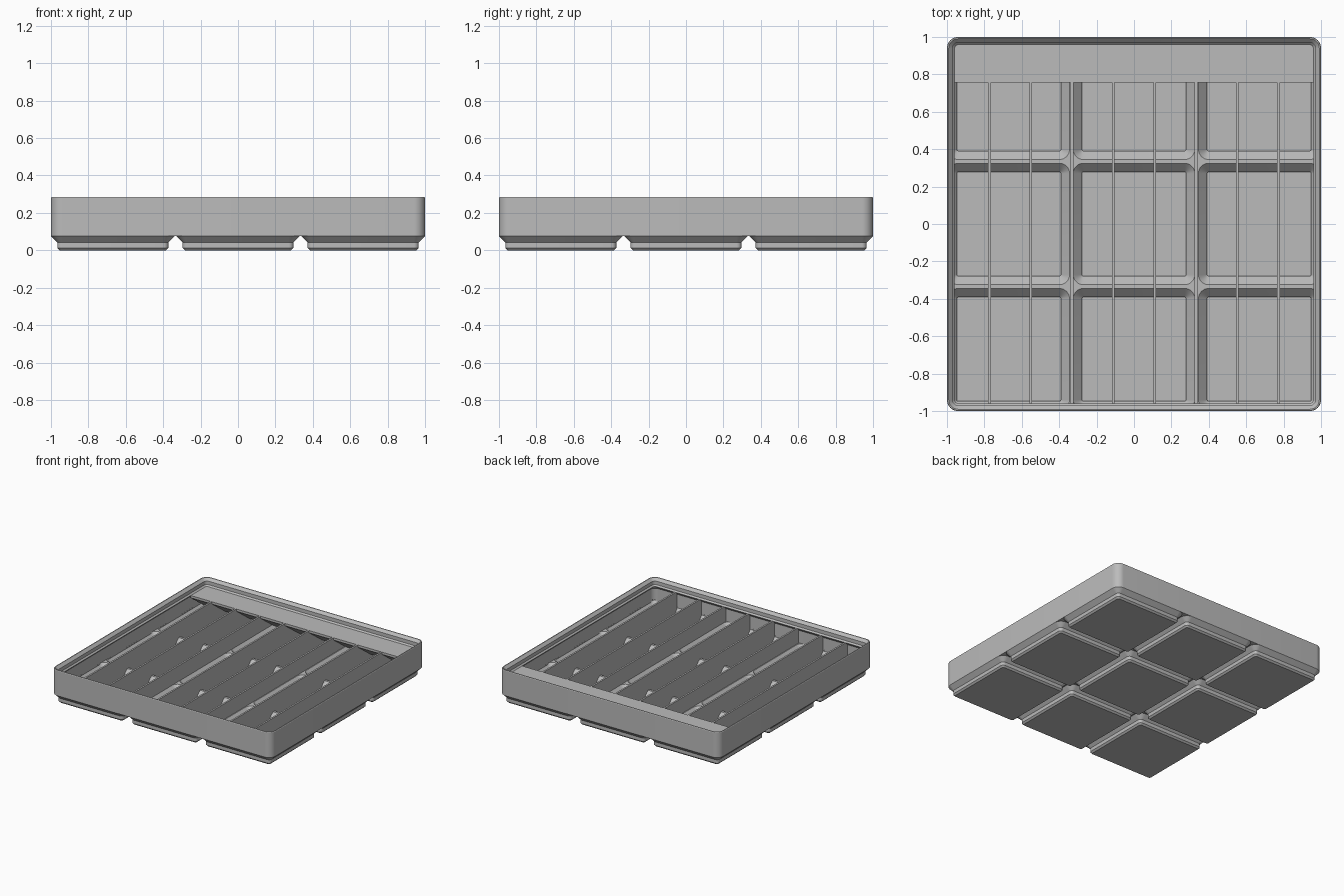
import bpy
import bmesh
import math

cube = bpy.data.objects.get("Cube")
if cube:
    bpy.data.objects.remove(cube, do_unlink=True)

grey = bpy.data.materials.new("plain grey")
grey.use_nodes = True
colour = (0.5, 0.5, 0.5, 1)
grey.diffuse_color = colour
grey.node_tree.nodes["Principled BSDF"].inputs["Base Color"].default_value = colour

PITCH = 0.6693        # spacing of the square feet
FLOOR = 0.0757        # underside of the tray body
SHELF = 0.2231        # height of label shelf and dividers
LIMIT = 0.9845        # inner face of the outer wall
CENTRES = (-PITCH, 0, PITCH)


def rounded_square(half, radius, cx=0, cy=0, limit=2, steps=8):
    """Corner points of a rounded square, kept inside a limit."""
    points = []
    for quarter in range(4):
        mid = math.pi / 4 + quarter * math.pi / 2
        ox = math.copysign(half - radius, math.cos(mid))
        oy = math.copysign(half - radius, math.sin(mid))
        for i in range(steps + 1):
            a = (quarter + i / steps) * math.pi / 2
            x = cx + ox + radius * math.cos(a)
            y = cy + oy + radius * math.sin(a)
            points.append((max(-limit, min(limit, x)), max(-limit, min(limit, y))))
    return points


def loft(bm, rings, corner, cx=0, cy=0, limit=2):
    """Skin a stack of rounded squares; corner = half size minus radius."""
    loops = []
    for half, z in rings:
        outline = rounded_square(half, half - corner, cx, cy, limit)
        loops.append([bm.verts.new((x, y, z)) for x, y in outline])
    n = len(loops[0])
    for low, high in zip(loops, loops[1:]):
        for i in range(n):
            j = (i + 1) % n
            bm.faces.new((low[i], low[j], high[j], high[i]))
    bm.faces.new(loops[0][::-1])
    bm.faces.new(loops[-1])


def extrude_x(bm, profile, x0, x1):
    """Extrude a (y, z) profile between two x positions."""
    face = bm.faces.new([bm.verts.new((x0, y, z)) for y, z in profile])
    moved = bmesh.ops.extrude_face_region(bm, geom=[face])["geom"]
    for item in moved:
        if isinstance(item, bmesh.types.BMVert):
            item.co.x = x1


def finish(name, bm):
    bmesh.ops.recalc_face_normals(bm, faces=bm.faces[:])
    mesh = bpy.data.meshes.new(name)
    bm.to_mesh(mesh)
    bm.free()
    mesh.materials.append(grey)
    ob = bpy.data.objects.new(name, mesh)
    bpy.context.collection.objects.link(ob)
    return ob


def select(ob):
    bpy.ops.object.select_all(action="DESELECT")
    ob.select_set(True)
    bpy.context.view_layer.objects.active = ob


def cut(target, cutter):
    cutter.hide_render = True
    mod = target.modifiers.new("cut", "BOOLEAN")
    mod.operation = "DIFFERENCE"
    mod.solver = "EXACT"
    mod.object = cutter
    select(target)
    bpy.ops.object.modifier_apply(modifier=mod.name)
    bpy.data.objects.remove(cutter, do_unlink=True)


def smooth(ob):
    select(ob)
    bpy.ops.object.shade_smooth_by_angle(angle=math.radians(25))


# Tray body: solid block with a softened top edge
bm = bmesh.new()
loft(bm, [(1, FLOOR), (1, 0.279), (0.997, 0.2838)], 0.94)
body = finish("tray_body", bm)

# Main cavity with the stepped stacking lip
bm = bmesh.new()
loft(bm, [(0.985, 0.0948), (0.985, 0.197), (0.9586, SHELF), (0.9697, 0.2343),
          (0.9697, 0.263), (0.9905, 0.2838), (1.0, 0.2933)], 0.94)
cut(body, finish("cavity_cutter", bm))

# Sloped openings from the tray floor into each foot
bm = bmesh.new()
for cx in CENTRES:
    for cy in CENTRES:
        loft(bm, [(0.2957, 0.0657), (0.316, 0.086), (0.325, 0.095), (0.325, 0.11)],
             0.27, cx, cy, LIMIT)
cut(body, finish("opening_cutter", bm))
smooth(body)

# Hollow feet: outer stepped profile, then back down the inside
for row, cy in enumerate(CENTRES):
    for col, cx in enumerate(CENTRES):
        bm = bmesh.new()
        loft(bm, [(0.2837, 0), (0.2965, 0.0127), (0.2965, 0.0414), (0.3307, FLOOR),
                  (0.3057, FLOOR), (0.278, 0.048), (0.278, 0.0191)], 0.2707, cx, cy)
        smooth(finish(f"foot_{row + 1}_{col + 1}", bm))

# Dividers: eight thin walls, reaching down into the feet they cross
for i in range(8):
    x = (i - 3.5) * 0.2208
    profile = [(-0.98, SHELF - 0.0005), (-0.98, 0.083)]
    if abs(abs(x) - PITCH / 2) > 0.05:
        for cy in CENTRES:
            profile += [(cy - 0.309, 0.083), (cy - 0.285, 0.055), (cy - 0.285, 0.015),
                        (cy + 0.285, 0.015), (cy + 0.285, 0.055), (cy + 0.309, 0.083)]
    profile += [(0.98, 0.083), (0.98, SHELF - 0.0005)]
    bm = bmesh.new()
    extrude_x(bm, profile, x - 0.007, x + 0.007)
    finish(f"divider_{i + 1}", bm)

# Label shelf along the back with a sloped underside
bm = bmesh.new()
extrude_x(bm, [(0.757, SHELF), (0.757, 0.204), (0.927, 0.08), (0.985, 0.08),
               (0.985, 0.2), (0.962, SHELF)], -0.962, 0.962)
finish("label_shelf", bm)
